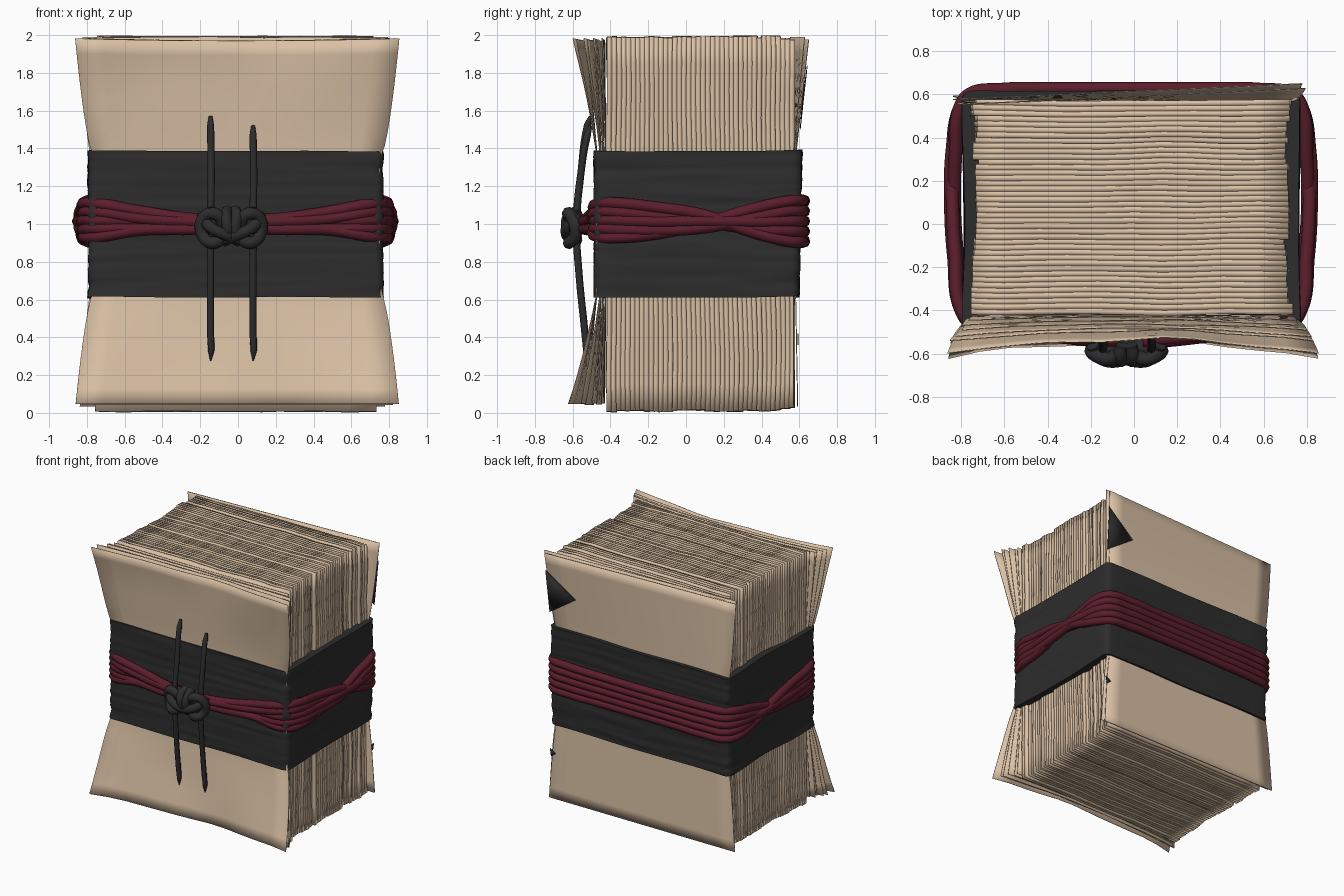
import bpy, bmesh, math, random
from mathutils import Vector, noise

if "Cube" in bpy.data.objects:
    bpy.data.objects.remove(bpy.data.objects["Cube"])

random.seed(4)


def material(name, rgb):
    m = bpy.data.materials.new(name)
    m.diffuse_color = (*rgb, 1)
    m.use_nodes = True
    m.node_tree.nodes["Principled BSDF"].inputs["Base Color"].default_value = m.diffuse_color
    return m


PAPER = material("tan_paper", (0.70, 0.53, 0.375))
CLOTH = material("charcoal_cloth", (0.026, 0.026, 0.027))
CORD = material("maroon_cord", (0.105, 0.013, 0.024))


def finish(bm, name, mat, thickness=0):
    bmesh.ops.recalc_face_normals(bm, faces=bm.faces)
    me = bpy.data.meshes.new(name)
    bm.to_mesh(me)
    bm.free()
    ob = bpy.data.objects.new(name, me)
    bpy.context.collection.objects.link(ob)
    me.materials.append(mat)
    if thickness:
        s = ob.modifiers.new("thickness", 'SOLIDIFY')
        s.thickness, s.offset = thickness, 0
    bpy.ops.object.select_all(action='DESELECT')
    ob.select_set(True)
    bpy.context.view_layer.objects.active = ob
    bpy.ops.object.shade_smooth_by_angle(angle=math.radians(35))
    return ob


def add_sheet(bm, shape, nx=12, nz=24):
    """Grid whose unit coordinates u, v in -1..1 are placed by shape(u, v)."""
    rows = [[bm.verts.new(shape(-1 + 2 * i / nx, -1 + 2 * j / nz)) for i in range(nx + 1)]
            for j in range(nz + 1)]
    for a, b in zip(rows, rows[1:]):
        for i in range(nx):
            bm.faces.new((a[i], a[i + 1], b[i + 1], b[i]))


def flare(z):
    return max(0, (abs(z - 1) - 0.35) / 0.65)


def tube(name, paths, r, mat, cyclic=False, radii=None):
    cu = bpy.data.curves.new(name, 'CURVE')
    cu.dimensions = '3D'
    cu.bevel_depth, cu.bevel_resolution, cu.resolution_u = r, 2, 6
    cu.use_fill_caps = True
    for pts in paths:
        sp = cu.splines.new('BEZIER')
        sp.bezier_points.add(len(pts) - 1)
        sp.use_cyclic_u = cyclic
        for i, (p, co) in enumerate(zip(sp.bezier_points, pts)):
            p.co = co
            p.handle_left_type = p.handle_right_type = 'AUTO'
            p.radius = radii[i] if radii else 1
    ob = bpy.data.objects.new(name, cu)
    bpy.context.collection.objects.link(ob)
    cu.materials.append(mat)
    bpy.ops.object.select_all(action='DESELECT')
    ob.select_set(True)
    bpy.context.view_layer.objects.active = ob
    bpy.ops.object.convert(target='MESH')
    bpy.ops.object.shade_smooth_by_angle(angle=math.radians(50))


# Thick block of loose pages, in slightly shifted bundles of uneven size
bm = bmesh.new()
N = 40
left_in = right_in = top_in = bot_in = 0
for k in range(N):
    y0 = -0.405 + 0.965 * k / (N - 1)
    if k == 0 or random.random() < 0.3:
        left_in, right_in = random.uniform(-0.01, 0.014), random.uniform(-0.01, 0.014)
        top_in, bot_in = random.uniform(0, 0.01), random.uniform(0, 0.01)
    late = 0.012 if y0 > 0.5 else 0
    pinch = 0.014 * math.cos((y0 - 0.1) * 4)
    lx = -0.745 + left_in + pinch + random.uniform(0, 0.004)
    rx = 0.722 - right_in - pinch - random.uniform(0, 0.004)
    top = 1.996 - top_in - late - random.uniform(0, 0.003)
    bot = 0.004 + bot_in + late + random.uniform(0, 0.003)

    def page(u, v):
        z = (top + bot) / 2 + v * (top - bot) / 2
        wob = 0.01 * noise.noise(Vector((u * 2, y0 * 3, z * 2)))
        side = 0.012 * noise.noise(Vector((u * 3, y0 * 5, z * 3)))
        lift = 0.008 * noise.noise(Vector((u * 3, y0 * 5, v * 3 + 7)))
        return ((lx + rx) / 2 + u * ((rx - lx) / 2 + side), y0 + wob, z + lift * abs(v) ** 9)
    add_sheet(bm, page, 10, 14)
finish(bm, "page_block", PAPER, 0.0262)

# Flared cover sheets on the front: (how far out, sideways shift)
for k, (f, dx) in enumerate(((0, 0), (0.15, -0.012), (0.3, 0.008), (0.5, 0.004), (0.62, -0.006), (1, 0.002))):
    dz = random.uniform(-0.006, 0.008)

    def cover(u, v):
        z = 1.01 + dz + v * 0.967
        t = flare(z)
        x = dx - 0.006 + u * (0.735 + 0.02 * f + (0.025 + 0.08 * min(1, f * 1.4)) * t ** 0.6)
        push = t ** 1.15 * (0.005 + 0.06 * f + (0.015 + 0.045 * f) * u * u)
        y = -0.425 - 0.045 * f - push * (1.3 if z < 1 else 1.05)
        y += 0.03 * t * f * noise.noise(Vector((x * 2.5, k, z * 2)))
        return (x, y, z - 0.012 * (1 - u * u) * max(v, 0) ** 4)
    b = bmesh.new()
    add_sheet(b, cover)
    finish(b, "front_sheet_%d" % (k + 1), PAPER, 0.005)


# Back sheets, with the upper right corner bent outwards
def back_y(x, z):
    t = flare(z)
    return 0.58 + (t * (0.035 + 0.038 * x / 0.8) if z > 1 else 0.012 * t)


for k in range(2):
    def back(u, v):
        z = 1.005 + 0.012 * k + v * 0.972
        x = -0.03 + 0.015 * k + u * (0.745 + 0.065 * flare(z) ** 0.6)
        return (x, back_y(x, z) - 0.012 * k * (1 + flare(z)), z)
    b = bmesh.new()
    add_sheet(b, back)
    finish(b, "back_sheet_%d" % (k + 1), PAPER, 0.005)

# Dark torn scraps showing on the back
b = bmesh.new()
for tri in (((0.775, 1.84), (0.53, 1.66), (0.765, 1.50)),
            ((0.77, 0.42), (0.72, 0.39), (0.76, 0.36))):
    b.faces.new([b.verts.new((x, back_y(x, z) + 0.008, z)) for x, z in tri])
finish(b, "torn_scraps", CLOTH, 0.004)

# Wide wrinkled cloth band, closed inwards at top and bottom
X0, X1, Y0, Y1, R = -0.793, 0.768, -0.487, 0.607, 0.045
corners = ((X1 - R, Y0 + R, -90), (X1 - R, Y1 - R, 0), (X0 + R, Y1 - R, 90), (X0 + R, Y0 + R, 180))
arcs = [[(cx + R * math.cos(math.radians(a + s * 22.5)), cy + R * math.sin(math.radians(a + s * 22.5)))
         for s in range(5)] for cx, cy, a in corners]
loop = []
for i, arc in enumerate(arcs):
    loop += arc
    p, q = arc[-1], arcs[(i + 1) % 4][0]
    loop += [(p[0] + (q[0] - p[0]) * s / 12, p[1] + (q[1] - p[1]) * s / 12) for s in range(1, 12)]
levels = [(0.615, 0.88)] + [(0.612 + 0.775 * j / 48, 1) for j in range(49)] + [(1.385, 0.88)]
bm = bmesh.new()
rings = []
for z, s in levels:
    ring = []
    for x, y in loop:
        n = 0.012 * noise.noise(Vector((x * 2, y * 2, z * 28)))
        dz = 0.012 * noise.noise(Vector((x * 2.5, y * 2.5, round(z))))
        yy = 0.06 + (y - 0.06) * (s + n)
        if y > 0:
            yy += 0.02 * (z - 1)
        if abs(y) < 0.4:  # the sides sink in towards the pages
            n -= 0.012 * math.cos(y * 3.9)
        ring.append(bm.verts.new((-0.014 + (x + 0.014) * (s + n), yy, z + dz)))
    rings.append(ring)
for a, c in zip(rings, rings[1:]):
    for i in range(len(loop)):
        j = (i + 1) % len(loop)
        bm.faces.new((a[i], a[j], c[j], c[i]))
finish(bm, "cloth_band", CLOTH)


# Red cord strands: gathered at the knot, crossing on both sides, parallel at the back
def half(k, side):
    o = (k - 2) / 2
    d = 0.008 * (k % 3 - 1)
    w = 0.018 * (1, -1, 0.3, -0.6, 0.8)[k]
    pts = ((0.05, -0.54 + d, 1.0 + 0.02 * o), (0.22, -0.525 + d, 1.0 + 0.028 * o),
           (0.50, -0.49 + d, 1.01 + 0.05 * o + w / 2), (0.72, -0.468, 1.02 + 0.088 * o),
           (0.775, -0.41, 1.02 + 0.092 * o), (0.806 + d, -0.15, 1.01 + 0.07 * o + w / 2),
           (0.82 + d, 0.10, 1.01 + 0.022 * o + w), (0.812 + d, 0.35, 1.01 - 0.06 * o + w / 2),
           (0.785, 0.54, 1.015 - 0.105 * o), (0.74, 0.6, 1.015 - 0.11 * o),
           (0.60, 0.622, 1.015 - 0.11 * o), (0.30, 0.625, 1.015 - 0.105 * o))
    return [(-0.014 + side * (x + 0.006), y, z) for x, y, z in pts]


tube("red_cord", [half(k, 1) + half(k, -1)[::-1] for k in range(5)], 0.031, CORD)

# Dark knot: mirrored loops, slanted wraps and a centre hitch
KX = -0.035
loops, wraps = [], []
for s in (1, -1):
    loops.append([(KX + s * x, y, z) for x, y, z in
                  ((0.045, -0.60, 0.99), (0.09, -0.625, 1.055), (0.15, -0.60, 1.03),
                   (0.15, -0.585, 0.94), (0.10, -0.62, 0.90), (0.05, -0.60, 0.93))])
    wraps.append([(KX + s * x, y, z) for x, y, z in
                  ((0.155, -0.56, 1.05), (0.12, -0.62, 0.99), (0.06, -0.635, 0.955),
                   (0.0, -0.615, 0.93), (-0.04, -0.57, 0.91))])
    wraps.append([(KX + s * x, y, z) for x, y, z in
                  ((0.02, -0.56, 1.07), (0.03, -0.62, 1.04), (0.02, -0.63, 0.98),
                   (0.03, -0.60, 0.91))])
tube("knot_loops", loops, 0.033, CLOTH, cyclic=True)
tube("knot_wraps", wraps, 0.031, CLOTH)
tube("knot_core", [[(KX - 0.13, -0.57, 0.985), (KX, -0.585, 0.985), (KX + 0.13, -0.57, 0.985)]],
     0.05, CLOTH)

# Two long loose string ends bowing over the front
for name, x, top in (("left_string", -0.145, 1.57), ("right_string", 0.08, 1.52)):
    path = [(x, -0.505, top), (x, -0.522, top - 0.05), (x + 0.003, -0.555, 1.28), (x, -0.58, 1.0),
            (x, -0.565, 0.72), (x, -0.535, 0.42), (x + 0.003, -0.528, 0.33), (x, -0.525, 0.275)]
    tube(name, [path], 0.019, CLOTH, radii=[0.5, 1, 1, 1.05, 1, 1, 0.9, 0.15])
